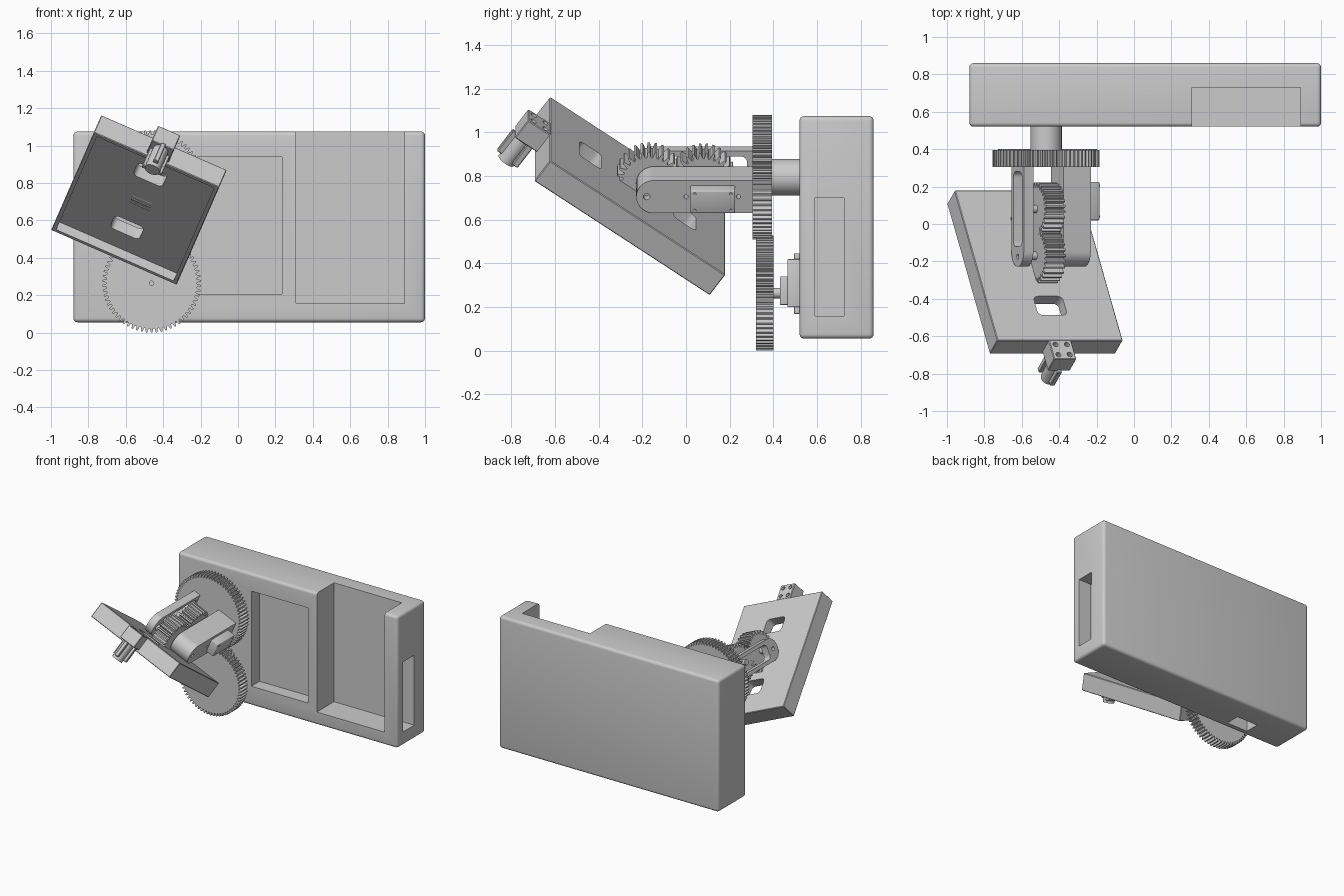
import bpy, bmesh
from math import cos, sin, pi, radians
from mathutils import Matrix, Vector

if "Cube" in bpy.data.objects:
    bpy.data.objects.remove(bpy.data.objects["Cube"])

I4 = Matrix.Identity(4)
AX = Matrix(((0, 0, 1, 0), (1, 0, 0, 0), (0, 1, 0, 0), (0, 0, 0, 1)))  # profile (y,z), extrude x
AY = Matrix(((0, 1, 0, 0), (0, 0, 1, 0), (1, 0, 0, 0), (0, 0, 0, 1)))  # profile (z,x), extrude y
T = Matrix.Translation


def finish(name, bm, M):
    bmesh.ops.transform(bm, matrix=M, verts=bm.verts)
    bmesh.ops.recalc_face_normals(bm, faces=bm.faces)
    me = bpy.data.meshes.new(name)
    bm.to_mesh(me)
    bm.free()
    o = bpy.data.objects.new(name, me)
    bpy.context.collection.objects.link(o)
    return o


def prism(name, pts, d0, d1, M=I4):
    bm = bmesh.new()
    f = bm.faces.new([bm.verts.new((a, b, d0)) for a, b in pts])
    r = bmesh.ops.extrude_face_region(bm, geom=[f])
    vs = [v for v in r['geom'] if isinstance(v, bmesh.types.BMVert)]
    bmesh.ops.translate(bm, verts=vs, vec=(0, 0, d1 - d0))
    return finish(name, bm, M)


def box(name, lo, hi, M=I4, bev=0.0, seg=3):
    bm = bmesh.new()
    bmesh.ops.create_cube(bm, size=1)
    lo, hi = Vector(lo), Vector(hi)
    for v in bm.verts:
        v.co = [lo[i] + (v.co[i] + .5) * (hi[i] - lo[i]) for i in range(3)]
    if bev:
        bmesh.ops.bevel(bm, geom=bm.edges[:], offset=bev, segments=seg, profile=.5, affect='EDGES')
    return finish(name, bm, M)


def circle(r, n=32, cx=0, cy=0):
    return [(cx + r * cos(2 * pi * i / n), cy + r * sin(2 * pi * i / n)) for i in range(n)]


def rrect(cx, cy, hx, hy, r, n=6):
    pts = []
    for k, (sx, sy) in enumerate(((1, 1), (-1, 1), (-1, -1), (1, -1))):
        for i in range(n + 1):
            a = (k + i / n) * pi / 2
            pts.append((cx + sx * (hx - r) + r * cos(a), cy + sy * (hy - r) + r * sin(a)))
    return pts


def gear_pts(n, ro, ri):
    pts = []
    for i in range(n):
        for r, f in ((ri, -.36), (ro, -.15), (ro, .15), (ri, .36)):
            a = 2 * pi * (i + f) / n
            pts.append((r * cos(a), r * sin(a)))
    return pts


def cut(o, *cutters):
    bpy.context.view_layer.objects.active = o
    for c in cutters:
        m = o.modifiers.new('cut', 'BOOLEAN')
        m.operation, m.object, m.solver = 'DIFFERENCE', c, 'EXACT'
        bpy.ops.object.modifier_apply(modifier=m.name)
        bpy.data.objects.remove(c, do_unlink=True)


# Main housing with open bay, shallow pocket, side window and cable hole
house = box('housing', (-.88, .52, .055), (1, .86, 1.075), bev=.022, seg=4)
cut(house,
    box('c', (.31, .4, .155), (.89, .73, 1.3)),
    box('c', (-.25, .4, .205), (.235, .62, .94)),
    box('c', (.85, .59, .16), (1.2, .725, .70)),
    box('c', (-.56, .57, -.1), (-.38, .68, .35)))

# Roll gear pair and shaft
ROLL = T((-.47, 0, .795))
LOW = T((-.462, 0, .264))
prism('roll_gear', gear_pts(68, .286, .264), .305, .395, ROLL @ AY)
drive = prism('drive_gear', gear_pts(62, .264, .243), .32, .402, LOW @ AY)
cut(drive, prism('c', circle(.012, 12), .2, .36, LOW @ AY))
prism('roll_shaft', circle(.084, 48), .39, .53, ROLL @ AY)

# Drive motor on the housing face
prism('drive_motor_spindle', circle(.024, 24), .39, .44, LOW @ AY)
box('drive_motor_head', (-.525, .43, .21), (-.399, .47, .34), bev=.006)
box('drive_motor_flange', (-.53, .465, .20), (-.394, .53, .42), bev=.004)
for z in (.185, .43):
    box('drive_motor_tab', (-.51, .495, z - .016), (-.414, .52, z + .016), bev=.004)

# Fork arms, rolled with the gear
FORK = ROLL @ Matrix.Rotation(radians(23.6), 4, 'Y')
H = .082


def arm_pts():
    arc = [(-.146 + H * cos(pi / 2 + pi * i / 20), H * sin(pi / 2 + pi * i / 20)) for i in range(21)]
    return [(.31, -H), (.31, H)] + arc


F = FORK @ AX
left = prism('left_fork_arm', arm_pts(), -.166, -.11, F)
cut(left, prism('c', rrect(.08, 0, .2, .056, .03), -.3, 0, F),
    prism('c', circle(.014, 16, -.175, 0), -.3, 0, F))
right = prism('right_fork_arm', arm_pts(), .065, .225, F)
cut(right, *[prism('c', circle(r, 16, y, 0), .18, .3, F)
             for y, r in ((-.18, .015), (0, .01), (.24, .01))])

# Tilt motor poking out of the right arm
box('tilt_motor', (.15, .02, -.055), (.288, .225, .057), FORK, .006)
for y in (.04, .205):
    for w in (-.04, .042):
        prism('tilt_motor_screw', circle(.007, 10, y, w), .28, .293, F)

# Tilt gear pair and axles
for nm, y, r, off in (('tilt_gear', -.17, .148, 0), ('tilt_pinion', .08, .143, .5)):
    G = FORK @ T((0, y, 0)) @ AX @ Matrix.Rotation(off * 2 * pi / 28, 4, 'Z')
    prism(nm, gear_pts(28, r, r - .028), -.06, .052, G)
    prism(nm + '_axle', circle(.022, 20), -.115, .07, G)

# Tilting tray: hollow underside, two rounded windows
TRAY = FORK @ T((-.02, -.257, -.103)) @ Matrix.Rotation(radians(-35.4), 4, 'X')
tray = box('tray', (-.366, -.4925, -.0625), (.366, .4925, .0625), TRAY, .004, 1)
cut(tray, box('c', (-.342, -.468, -.2), (.342, .468, -.008), TRAY),
    *[prism('c', rrect(0, y, .085, .062, .028), -.2, .2, TRAY) for y in (-.265, .265)])

# Clip on the tray's upper end
clip = box('clip_block', (-.065, -.615, -.045), (.065, -.488, .062), TRAY, .004, 1)
cut(clip, *[prism('c', circle(.015, 14, sx * .033, -.552 + sy * .033), .03, .2, TRAY)
            for sx in (-1, 1) for sy in (-1, 1)])
prism('clip_post', circle(.042, 28, 0, -.565), -.185, -.04, TRAY)
box('clip_fin', (-.058, -.545, -.165), (.058, -.515, -.04), TRAY, .004, 1)
box('clip_rib', (-.014, -.63, -.165), (.014, -.55, -.04), TRAY, .004, 1)

# Smooth curved faces, keep edges sharp
bpy.ops.object.select_all(action='SELECT')
bpy.ops.object.shade_smooth_by_angle(angle=radians(30))
